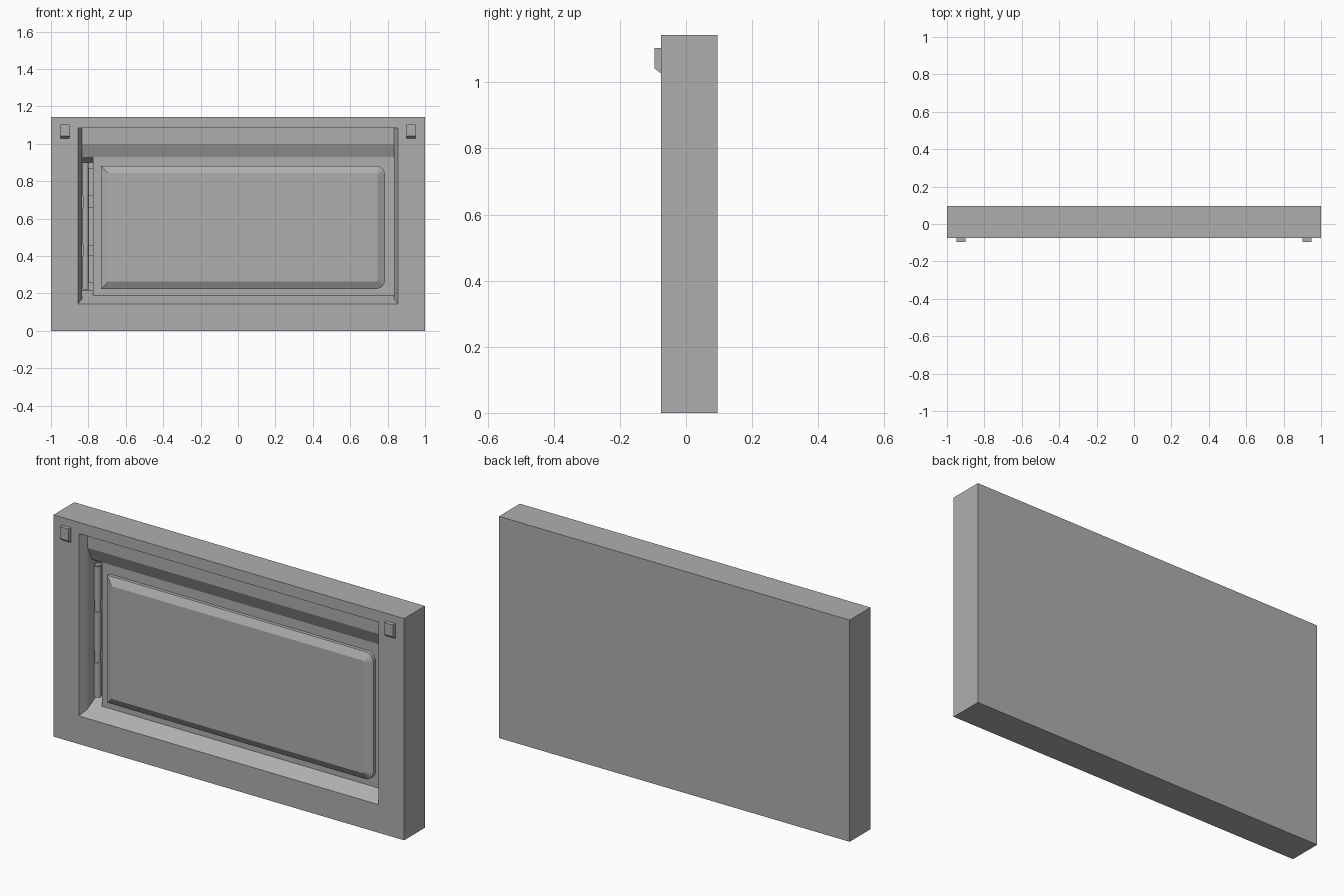
import bpy, bmesh, math

if "Cube" in bpy.data.objects:
    bpy.data.objects.remove(bpy.data.objects["Cube"])

FRONT = -0.075
BACK = 0.095

# Mid grey shared by every part
grey = bpy.data.materials.new("mid_grey")
grey.diffuse_color = (0.43, 0.43, 0.43, 1)
grey.use_nodes = True
grey.node_tree.nodes["Principled BSDF"].inputs["Base Color"].default_value = grey.diffuse_color


def make_object(name, bm):
    bmesh.ops.recalc_face_normals(bm, faces=bm.faces)
    me = bpy.data.meshes.new(name)
    bm.to_mesh(me)
    bm.free()
    me.materials.append(grey)
    ob = bpy.data.objects.new(name, me)
    bpy.context.collection.objects.link(ob)
    return ob


def loft(name, rings):
    """Skin equal-length point rings and cap both ends."""
    bm = bmesh.new()
    vs = [[bm.verts.new(p) for p in r] for r in rings]
    n = len(rings[0])
    for a, b in zip(vs, vs[1:]):
        for i in range(n):
            j = (i + 1) % n
            bm.faces.new((a[i], a[j], b[j], b[i]))
    bm.faces.new(vs[0])
    bm.faces.new(vs[-1][::-1])
    return make_object(name, bm)


def rect(x0, x1, z0, z1, depth):
    y = FRONT + depth
    return [(x0, y, z0), (x1, y, z0), (x1, y, z1), (x0, y, z1)]


def box(name, x0, x1, z0, z1, d0, d1):
    return loft(name, [rect(x0, x1, z0, z1, d0), rect(x0, x1, z0, z1, d1)])


def cylinder(name, x, depth, z0, z1, r, n=16):
    ring = lambda z: [(x + r * math.cos(2 * math.pi * i / n),
                       FRONT + depth + r * math.sin(2 * math.pi * i / n), z) for i in range(n)]
    ob = loft(name, [ring(z0), ring(z1)])
    for p in ob.data.polygons:
        p.use_smooth = len(p.vertices) == 4
    return ob


# Outer block with the stepped recess in its front
loft("frame_block", [
    rect(-1, 1, 0, 1.143, BACK - FRONT),
    rect(-1, 1, 0, 1.143, 0),
    rect(-0.855, 0.855, 0.145, 1.085, 0),
    rect(-0.835, 0.835, 0.17, 1.085, 0.042),
    rect(-0.835, 0.835, 0.1705, 1.0, 0.043),
    rect(-0.835, 0.835, 0.188, 0.93, 0.074),
    rect(-0.835, 0.835, 0.215, 0.90, 0.122),
])

# Door slab filling the recess, leaving the hinge channel on the left
box("door_slab", -0.775, 0.835, 0.188, 0.93, 0.074, 0.13)


# Raised door panel: sharp left corners, rounded right corners
def panel_ring(inset, r, depth, n=6):
    x0, x1, z0, z1 = -0.732 + inset, 0.785 - inset, 0.225 + inset, 0.882 - inset
    y = FRONT + depth
    pts = [(x0, y, z1), (x0, y, z0)]
    for cz, start in ((z0 + r, -90), (z1 - r, 0)):
        for i in range(n + 1):
            a = math.radians(start + 90 * i / n)
            pts.append((x1 - r + r * math.cos(a), y, cz + r * math.sin(a)))
    return pts


loft("raised_panel", [
    panel_ring(0, 0.045, 0.09),
    panel_ring(0, 0.045, 0.056),
    panel_ring(0.038, 0.01, 0.035),
])

# Hinge: pin, knuckles and leaves
cylinder("hinge_pin", -0.815, 0.097, 0.22, 0.90, 0.015)
for i, (z0, z1) in enumerate(((0.225, 0.40), (0.46, 0.66), (0.72, 0.895))):
    cylinder(f"hinge_knuckle_{i + 1}", -0.815, 0.097, z0, z1, 0.017)
for i, (z0, z1) in enumerate(((0.26, 0.405), (0.455, 0.66), (0.72, 0.87))):
    box(f"hinge_leaf_{i + 1}", -0.81, -0.77, z0, z1, 0.106, 0.114)

# Small catches on the upper front corners, with a chamfered underside
profile = [(FRONT + 0.005, 1.028), (FRONT - 0.002, 1.028), (FRONT - 0.02, 1.042),
           (FRONT - 0.02, 1.104), (FRONT + 0.005, 1.104)]
for side, name in ((-1, "left_catch"), (1, "right_catch")):
    loft(name, [[(side * x, y, z) for y, z in profile] for x in (0.9, 0.95)])
